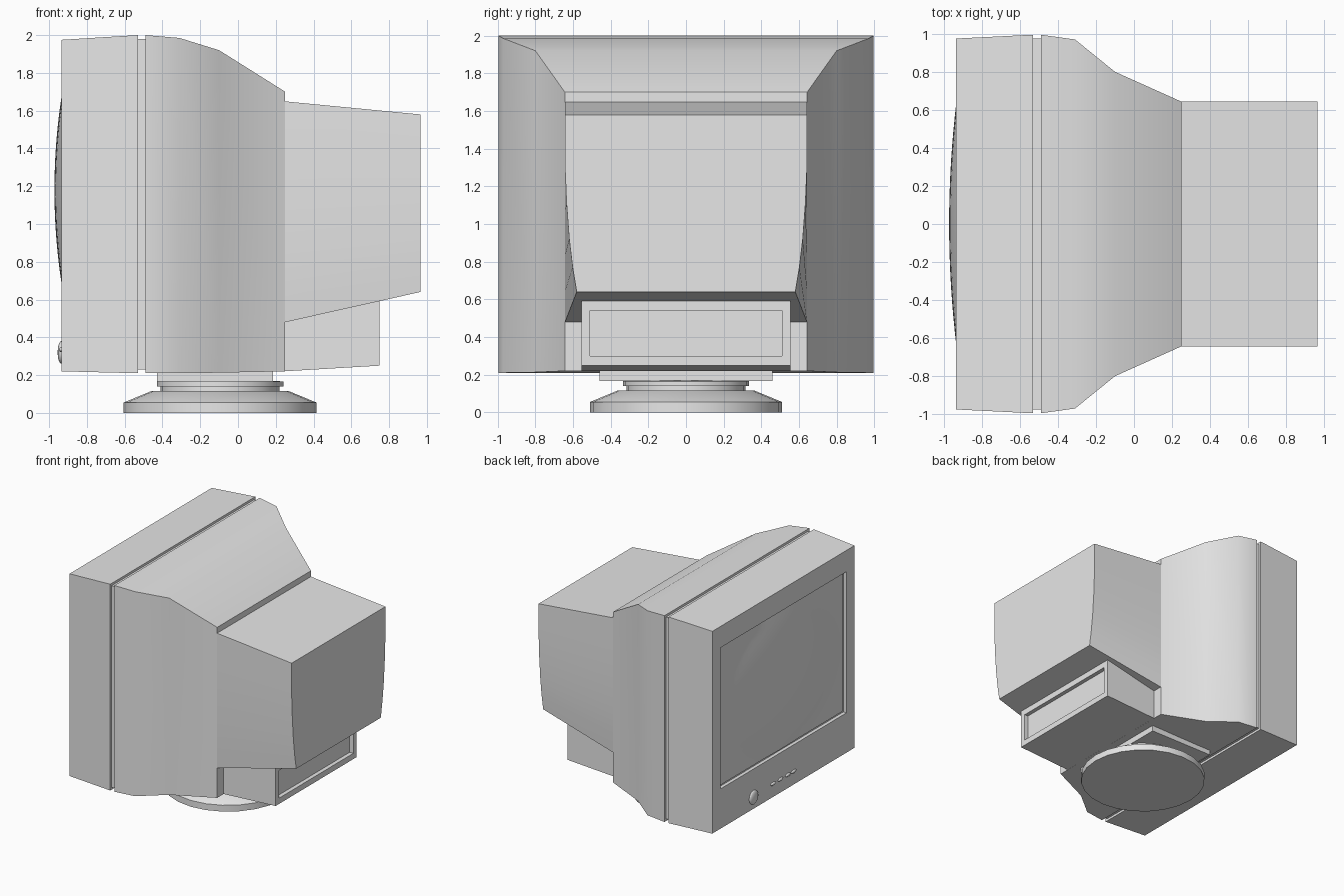
import bpy, bmesh, math

if "Cube" in bpy.data.objects:
    bpy.data.objects.remove(bpy.data.objects["Cube"])

grey = bpy.data.materials.new("plain_grey")
grey.diffuse_color = (0.8, 0.8, 0.8, 1)
grey.use_nodes = True
grey.node_tree.nodes["Principled BSDF"].inputs["Base Color"].default_value = grey.diffuse_color


def finish(bm, name, angle=35, recalc=True):
    if recalc:
        bmesh.ops.recalc_face_normals(bm, faces=bm.faces)
    me = bpy.data.meshes.new(name)
    bm.to_mesh(me)
    bm.free()
    ob = bpy.data.objects.new(name, me)
    bpy.context.collection.objects.link(ob)
    me.materials.append(grey)
    bpy.ops.object.select_all(action='DESELECT')
    ob.select_set(True)
    bpy.context.view_layer.objects.active = ob
    bpy.ops.object.shade_smooth_by_angle(angle=math.radians(angle))
    return ob


def loft(name, rings, angle=35):
    """Skin a list of closed rings and cap both ends."""
    bm = bmesh.new()
    rows = [[bm.verts.new(p) for p in r] for r in rings]
    n = len(rows[0])
    for a, b in zip(rows, rows[1:]):
        for i in range(n):
            j = (i + 1) % n
            bm.faces.new((a[i], a[j], b[j], b[i]))
    bm.faces.new(rows[0])
    bm.faces.new(rows[-1])
    return finish(bm, name, angle)


def rect(x, hw, z0, z1):
    return [(x, -hw, z0), (x, hw, z0), (x, hw, z1), (x, -hw, z1)]


def dome(name, y, z, scale):
    bm = bmesh.new()
    bmesh.ops.create_uvsphere(bm, u_segments=16, v_segments=10, radius=1)
    for v in bm.verts:
        v.co = (-0.935 + v.co.x * scale[0], y + v.co.y * scale[1], z + v.co.z * scale[2])
    finish(bm, name, 60)


# front frame with recessed screen opening
loft("front_frame", [rect(-0.905, 0.865, 0.565, 1.79), rect(-0.935, 0.865, 0.565, 1.79),
                     rect(-0.935, 0.975, 0.22, 1.975), rect(-0.53, 0.995, 0.21, 2.0)])

# dark seam between frame and rear shell
loft("seam_core", [rect(-0.54, 0.975, 0.23, 1.98), rect(-0.48, 0.975, 0.23, 1.98)])

# tapering rear shell
loft("rear_shell", [rect(-0.49, 0.995, 0.21, 2.0), rect(-0.31, 0.97, 0.21, 1.985),
                    rect(-0.10, 0.80, 0.213, 1.92), rect(0.25, 0.643, 0.22, 1.70)])

# tube housing, narrowing towards its lower back edge
half_widths = [(0.0, 0.58), (0.14, 0.602), (0.3, 0.62), (0.5, 0.634), (0.72, 0.643), (1.0, 0.643)]


def housing_ring(x, z0, z1, blend):
    side = [(0.643 + (w - 0.643) * blend, z0 + (z1 - z0) * t) for t, w in half_widths]
    return [(x, w, z) for w, z in side] + [(x, -w, z) for w, z in reversed(side)]


loft("tube_housing", [housing_ring(0.24, 0.478, 1.65, 0), housing_ring(0.965, 0.64, 1.58, 1)])

# connector box with recessed panel
loft("connector_box", [rect(0.24, 0.555, 0.22, 0.60), rect(0.75, 0.555, 0.25, 0.592),
                       rect(0.75, 0.51, 0.30, 0.54), rect(0.715, 0.51, 0.30, 0.54)])

# bulging screen
bm = bmesh.new()
bmesh.ops.create_grid(bm, x_segments=24, y_segments=20, size=1)
for v in bm.verts:
    u, w = v.co.x, v.co.y
    y, dz = -u * 0.85, w * 0.6
    sag = 0.037 * ((y / 0.63) ** 2 + (dz / 0.49) ** 2)
    v.co = (-0.972 + min(sag, 0.06), y, 1.18 + dz)
finish(bm, "screen", 60, recalc=False)

# power button and row of control buttons
dome("power_button", 0.41, 0.32, (0.02, 0.06, 0.06))
for y in (0.14, 0.04, -0.06, -0.14):
    dome("control_button", y, 0.335, (0.012, 0.035, 0.014))

# swivel block under the shell
loft("swivel_block", [rect(-0.43, 0.46, 0.167, 0.24), rect(0.185, 0.46, 0.167, 0.24)])

# round stand
profile = [(0.51, 0), (0.51, 0.055), (0.36, 0.117), (0.315, 0.117), (0.315, 0.14),
           (0.335, 0.14), (0.335, 0.165), (0.30, 0.17)]
N = 24
loft("round_stand", [[(-0.095 + r * math.cos(2 * math.pi * i / N),
                       r * math.sin(2 * math.pi * i / N), z) for i in range(N)]
                     for r, z in profile], 30)
